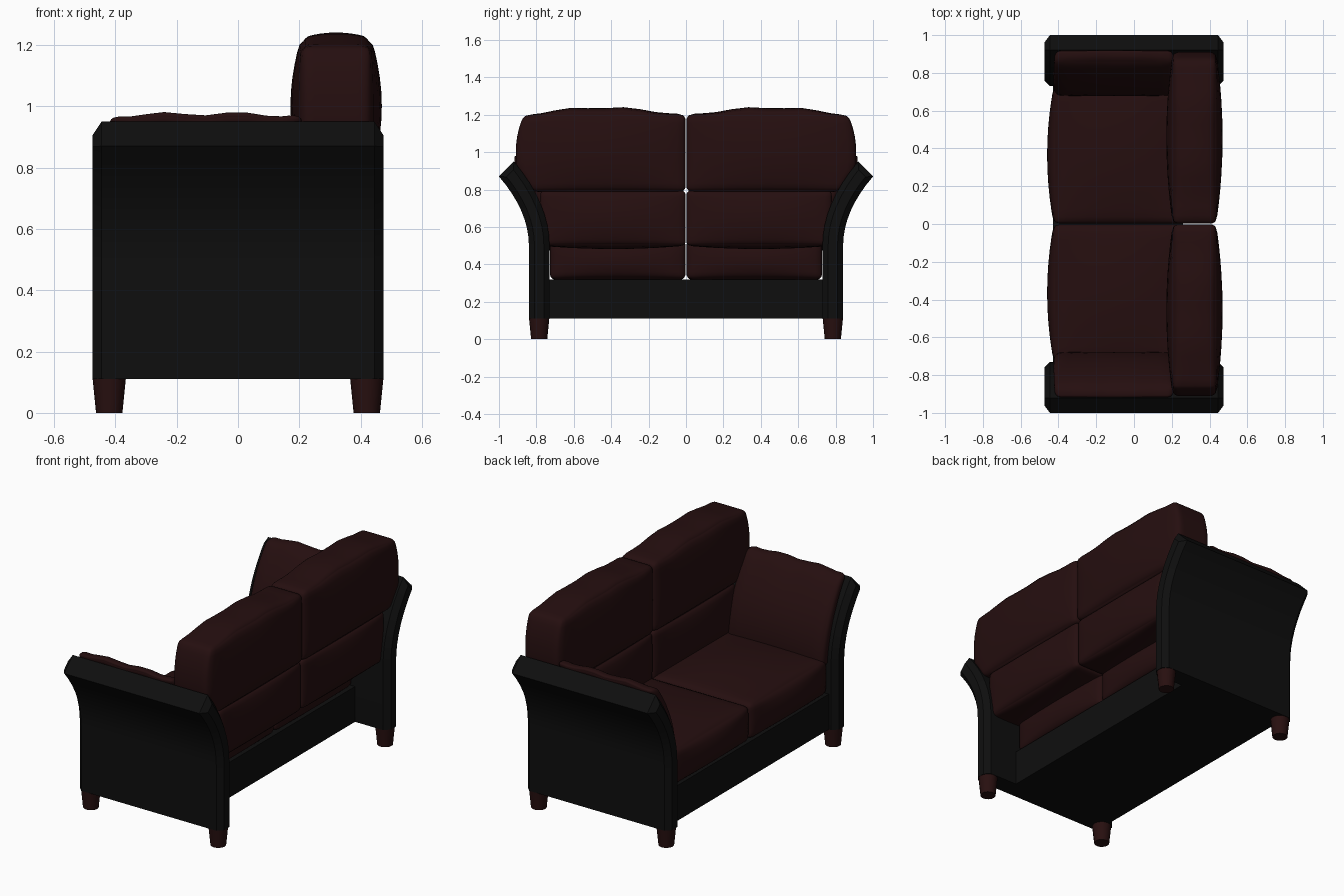
import bpy, bmesh, math
from mathutils import Vector

cube = bpy.data.objects.get("Cube")
if cube:
    bpy.data.objects.remove(cube, do_unlink=True)


def material(name, rgb):
    m = bpy.data.materials.new(name)
    m.use_nodes = True
    m.diffuse_color = (*rgb, 1)
    bsdf = m.node_tree.nodes["Principled BSDF"]
    bsdf.inputs["Base Color"].default_value = (*rgb, 1)
    bsdf.inputs["Roughness"].default_value = 0.7
    return m


BLACK = material("black_frame", (0.0045, 0.0045, 0.0045))
RED = material("dark_red_upholstery", (0.0185, 0.0045, 0.0048))
WOOD = material("dark_red_wood", (0.021, 0.005, 0.005))


def finish(name, bm, mat, side=1, angle=30):
    """Turn a bmesh into an object, mirrored across y when side is -1."""
    for v in bm.verts:
        v.co.y *= side
    bmesh.ops.recalc_face_normals(bm, faces=bm.faces)
    mesh = bpy.data.meshes.new(name)
    bm.to_mesh(mesh)
    bm.free()
    mesh.materials.append(mat)
    obj = bpy.data.objects.new(name, mesh)
    bpy.context.collection.objects.link(obj)
    bpy.ops.object.select_all(action='DESELECT')
    obj.select_set(True)
    bpy.context.view_layer.objects.active = obj
    bpy.ops.object.shade_smooth_by_angle(angle=math.radians(angle))


def flare(z, rise, reach):
    """Outward sweep of the arm above seat height."""
    return reach * (max(0, z - 0.5) / rise) ** 2


def inner_arm(z):
    return 0.73 + flare(z, 0.45, 0.19)


def cushion(name, lo, hi, radius, bulge, side, warp=None):
    """Rounded box whose faces puff out, then bent by an optional warp."""
    lo, hi = Vector(lo), Vector(hi)
    mid, half = (lo + hi) / 2, (hi - lo) / 2
    bm = bmesh.new()
    bmesh.ops.create_cube(bm, size=2)
    bmesh.ops.subdivide_edges(bm, edges=bm.edges[:], cuts=13, use_grid_fill=True)
    for v in bm.verts:
        u = [math.sin(c * math.pi / 2) for c in v.co]
        p = Vector(u[i] * half[i] for i in range(3))
        core = Vector(max(radius - half[i], min(half[i] - radius, p[i])) for i in range(3))
        out = p - core
        if out.length > 0:
            p = core + out.normalized() * radius
        for i in range(3):
            a, b = u[(i + 1) % 3], u[(i + 2) % 3]
            p[i] += u[i] * bulge[i] * (1 - a * a) * (1 - b * b)
        v.co = mid + p
        if warp:
            warp(v.co)
    finish(name, bm, RED, side, 50)


def bend_arm_pad(p):
    p.y += flare(p.z, 0.46, 0.17)
    p.z += 0.006 * math.cos(p.x * 26) * max(0, p.z - 0.8) / 0.17


def shape_upper_back(p):
    # narrows between the arms below and tapers at the top
    width = min(0.91, inner_arm(p.z) + 0.02)
    width -= 0.045 * max(0, (p.z - 1.0) / 0.2) ** 2
    p.y *= width / 0.91
    top = max(0, p.z - 0.85) / 0.35
    p.z += top * (0.025 * math.sin(math.pi * p.y / 0.91) + 0.005 * math.cos(p.y * 20))


# Arms: a flared profile run along x, with chamfered ends
steps = 8
outer = [(0.84 + flare(z, 0.37, 0.16), z)
         for z in [0.5 + 0.37 * i / steps for i in range(steps + 1)]]
inner = [(inner_arm(z), z) for z in [0.95 - 0.45 * i / steps for i in range(steps + 1)]]
profile = [(0.84, 0.11)] + outer + inner + [(0.73, 0.11)]

for side, end in ((-1, "front"), (1, "rear")):
    bm = bmesh.new()
    cap = bm.faces.new([bm.verts.new((-0.475, y, z)) for y, z in profile])
    run = bmesh.ops.extrude_face_region(bm, geom=[cap], use_keep_orig=True)
    for v in run["geom"]:
        if isinstance(v, bmesh.types.BMVert):
            v.co.x = 0.475
    rims = [e for e in bm.edges
            if abs(e.verts[0].co.x - e.verts[1].co.x) < 0.01
            and max(v.co.z for v in e.verts) > 0.12]
    bmesh.ops.bevel(bm, geom=rims, offset=0.03, segments=1, affect='EDGES')
    finish(end + "_arm", bm, BLACK, side)

    # Seat, back and arm cushions
    cushion(end + "_seat_cushion", (-0.425, 0.002, 0.32), (0.25, 0.728, 0.53),
            0.03, (0.035, 0, 0.035), side)
    cushion(end + "_lower_back_cushion", (0.21, 0.002, 0.5), (0.425, 0.78, 0.795),
            0.025, (0.03, 0, 0.018), side)
    cushion(end + "_upper_back_cushion", (0.205, 0.002, 0.79), (0.435, 0.91, 1.195),
            0.03, (0.034, 0, 0.018), side, shape_upper_back)
    cushion(end + "_arm_cushion", (-0.42, 0.68, 0.48), (0.21, 0.755, 0.97),
            0.03, (0.006, 0.012, 0.006), side, bend_arm_pad)

    # Tapered round legs
    for x, place in ((-0.42, "right"), (0.42, "left")):
        bm = bmesh.new()
        bmesh.ops.create_cone(bm, cap_ends=True, segments=16, radius1=0.043,
                              radius2=0.054, depth=0.11)
        bmesh.ops.translate(bm, verts=bm.verts, vec=(x, 0.785, 0.055))
        finish(end + "_" + place + "_leg", bm, WOOD, side)

# Base frame under the seat
bm = bmesh.new()
bmesh.ops.create_cube(bm, size=1)
for v in bm.verts:
    v.co = (v.co.x * 0.69 - 0.085, v.co.y * 1.46, v.co.z * 0.21 + 0.215)
finish("base_frame", bm, BLACK)
